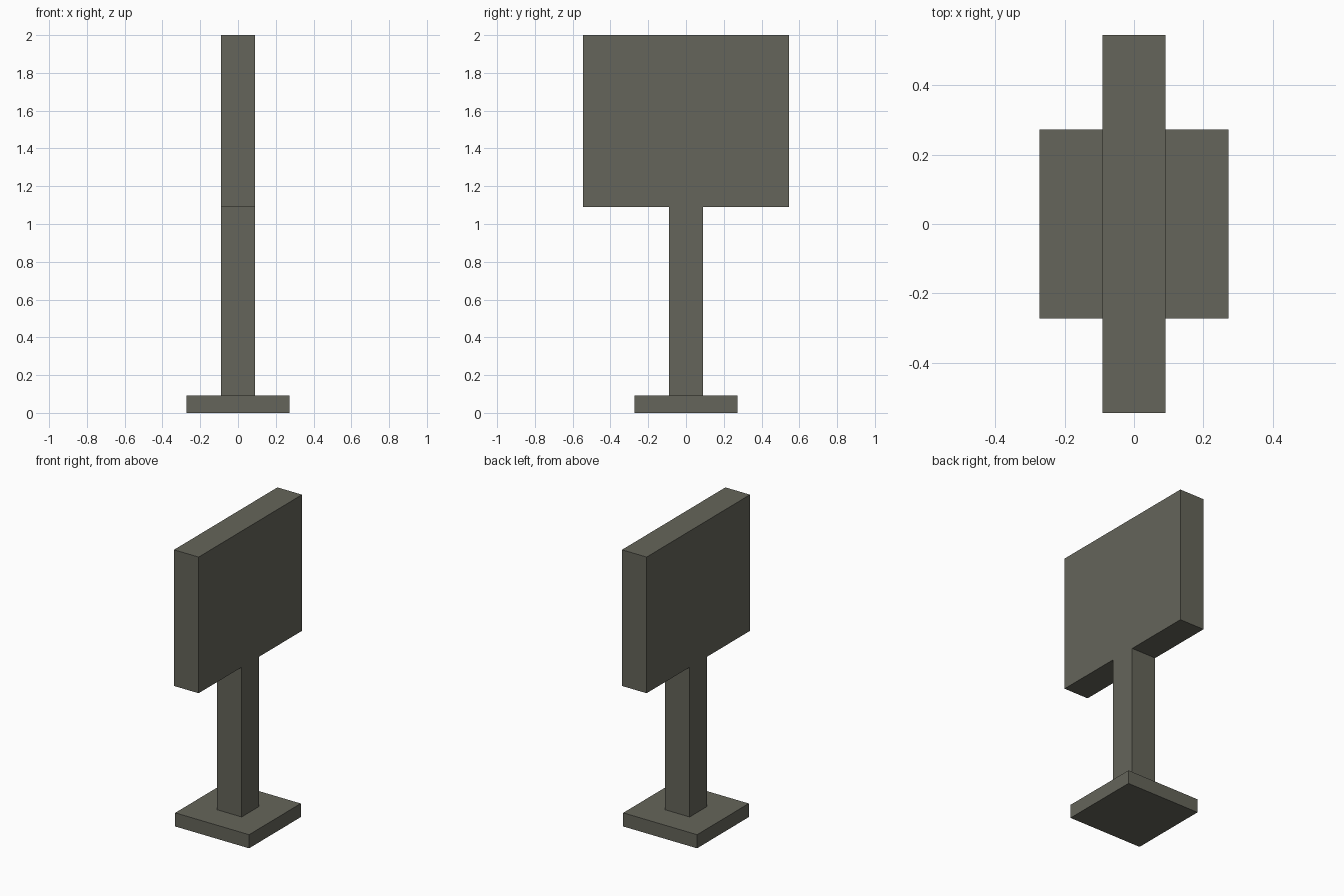
import bpy
import bmesh
from mathutils import Matrix, Vector

if "Cube" in bpy.data.objects:
    bpy.data.objects.remove(bpy.data.objects["Cube"])

U = 1 / 11  # the model sits on a grid of 1/11 unit

mat = bpy.data.materials.new("dark olive grey")
mat.diffuse_color = (0.13, 0.13, 0.103, 1)
mat.use_nodes = True
mat.node_tree.nodes["Principled BSDF"].inputs["Base Color"].default_value = mat.diffuse_color


def box(name, size, z0):
    """Box centred on x and y, with its bottom at z0 (all in grid units)."""
    sx, sy, sz = size
    bm = bmesh.new()
    bmesh.ops.create_cube(
        bm, size=1,
        matrix=Matrix.Translation(Vector((0, 0, z0 + sz / 2)) * U)
        @ Matrix.Diagonal((sx * U, sy * U, sz * U, 1)))
    mesh = bpy.data.meshes.new(name)
    bm.to_mesh(mesh)
    bm.free()
    mesh.materials.append(mat)
    obj = bpy.data.objects.new(name, mesh)
    bpy.context.collection.objects.link(obj)
    return obj


# Square foot, upright post, and flat panel on top
box("base", (6, 6, 1), 0)
box("post", (2, 2, 11), 1)
box("sign_panel", (2, 12, 10), 12)
